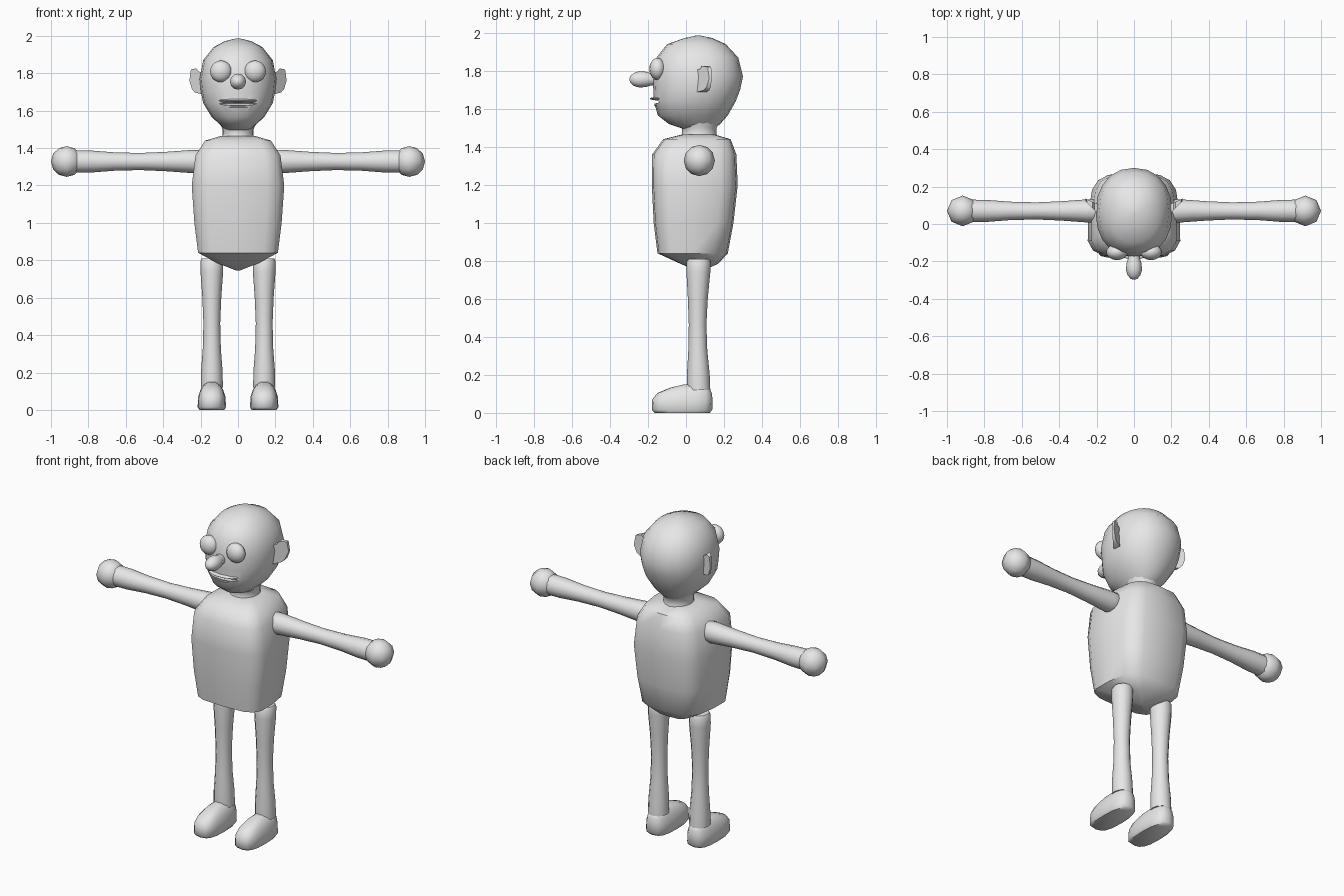
import bpy, bmesh, math
from mathutils import Vector

if "Cube" in bpy.data.objects:
    bpy.data.objects.remove(bpy.data.objects["Cube"])

grey = bpy.data.materials.new("plain_grey")
grey.diffuse_color = (0.8, 0.8, 0.8, 1)
grey.use_nodes = True
grey.node_tree.nodes["Principled BSDF"].inputs["Base Color"].default_value = grey.diffuse_color


def finish(bm, name, angle=50):
    bmesh.ops.recalc_face_normals(bm, faces=bm.faces)
    mesh = bpy.data.meshes.new(name)
    bm.to_mesh(mesh)
    bm.free()
    mesh.materials.append(grey)
    ob = bpy.data.objects.new(name, mesh)
    bpy.context.collection.objects.link(ob)
    bpy.ops.object.select_all(action='DESELECT')
    bpy.context.view_layer.objects.active = ob
    ob.select_set(True)
    bpy.ops.object.shade_smooth_by_angle(angle=math.radians(angle))
    return ob


def loft(name, rings, axis='z', sides=16, power=2.0, taper=0.0, angle=50):
    """Skin rings of (t, centre_u, centre_v, radius_u, radius_v) along an axis."""
    bm = bmesh.new()
    loops = []
    for t, cu, cv, ru, rv in rings:
        loop = []
        for i in range(sides):
            a = 2 * math.pi * i / sides
            c, s = math.cos(a), math.sin(a)
            v = math.copysign(abs(s) ** (2 / power), s)
            u = math.copysign(abs(c) ** (2 / power), c) * (1 - taper * v)
            p, q = cu + ru * u, cv + rv * v
            co = {'x': (t, p, q), 'y': (p, t, q), 'z': (p, q, t)}[axis]
            loop.append(bm.verts.new(co))
        loops.append(loop)
    for lo, hi in zip(loops, loops[1:]):
        for i in range(sides):
            j = (i + 1) % sides
            bm.faces.new((lo[i], lo[j], hi[j], hi[i]))
    bm.faces.new(loops[0])
    bm.faces.new(loops[-1])
    return finish(bm, name, angle)


def spans(profile, x=0):
    """Turn (z, y_front, y_back, half_width) into loft rings."""
    return [(z, x, (f + b) / 2, w, (b - f) / 2) for z, f, b, w in profile]


def ball(name, centre, radii, u=16, v=10):
    bm = bmesh.new()
    bmesh.ops.create_uvsphere(bm, u_segments=u, v_segments=v, radius=1)
    for vert in bm.verts:
        vert.co = Vector(centre) + Vector([a * r for a, r in zip(vert.co, radii)])
    return finish(bm, name)


# Torso
loft("torso", spans([
    (0.745, 0.06, 0.08, 0.01), (0.785, -0.03, 0.17, 0.11),
    (0.84, -0.15, 0.22, 0.212), (1.0, -0.17, 0.25, 0.232),
    (1.2, -0.18, 0.272, 0.246), (1.36, -0.178, 0.265, 0.226),
    (1.44, -0.12, 0.235, 0.175), (1.465, -0.02, 0.15, 0.09)]),
    power=3.8, taper=0.08)

# Neck
loft("neck", [(1.44, 0, 0.07, 0.09, 0.1), (1.47, 0, 0.07, 0.083, 0.09),
              (1.5, 0, 0.07, 0.083, 0.09), (1.54, 0, 0.07, 0.1, 0.12)])

# Head with a slot cut for the mouth
head = loft("head", spans([
    (1.49, 0.0, 0.14, 0.06), (1.52, -0.09, 0.18, 0.09),
    (1.565, -0.148, 0.22, 0.14), (1.64, -0.17, 0.262, 0.186),
    (1.70, -0.172, 0.285, 0.198), (1.77, -0.176, 0.3, 0.205),
    (1.87, -0.155, 0.275, 0.186), (1.94, -0.10, 0.21, 0.13),
    (1.972, -0.01, 0.14, 0.07), (1.985, 0.05, 0.08, 0.015)]),
    power=2.2, sides=20)
cutter = ball("mouth_cutter", (0, -0.16, 1.637), (0.105, 0.06, 0.009))
cutter.hide_render = True
cutter.hide_viewport = True
slot = head.modifiers.new("mouth_slot", 'BOOLEAN')
slot.operation = 'DIFFERENCE'
slot.object = cutter
ball("upper_lip", (0, -0.125, 1.654), (0.108, 0.065, 0.011))
ball("lower_lip", (0, -0.105, 1.618), (0.09, 0.063, 0.012))

# Nose
loft("nose", [(y, 0, 1.755, r, r) for y, r in (
    (-0.15, 0.03), (-0.185, 0.032), (-0.21, 0.04), (-0.245, 0.043),
    (-0.275, 0.034), (-0.293, 0.018), (-0.298, 0.004))], axis='y', sides=12)

EAR = [(0.18, 1.80), (0.212, 1.81), (0.222, 1.826), (0.252, 1.82),
       (0.26, 1.76), (0.246, 1.715), (0.23, 1.697), (0.18, 1.685)]
LIMB = [(0.0, 0.9), (0.02, 1.03), (0.1, 1.03), (0.3, 0.86), (0.5, 0.76),
        (0.7, 0.82), (0.88, 0.98), (1.0, 1.0)]

for side, s in (("left", 1), ("right", -1)):
    ball(side + "_eye", (s * 0.091, -0.15, 1.81), (0.058, 0.043, 0.058))

    # Ear: swept-back plate with a thicker root
    bm = bmesh.new()
    front = [bm.verts.new((s * x, 0.062 + (x - 0.2) * 1.0, z)) for x, z in EAR]
    back = [bm.verts.new((s * x, 0.085 + (0.26 - x) * 0.4 + (x - 0.2) * 0.85, z))
            for x, z in EAR]
    bm.faces.new(front)
    bm.faces.new(back)
    for i in range(len(EAR)):
        j = (i + 1) % len(EAR)
        bm.faces.new((front[i], front[j], back[j], back[i]))
    finish(bm, side + "_ear", 40)

    # Arm and hand
    loft(side + "_arm", [(s * (0.18 + 0.69 * t), 0.07, 1.328, 0.06 * k, 0.06 * k)
                         for t, k in LIMB], axis='x', sides=12)
    ball(side + "_hand", (s * 0.916, 0.07, 1.328), (0.084, 0.082, 0.082), 8, 6)

    # Leg and shoe
    loft(side + "_leg", [(0.81 - 0.69 * t, s * 0.14, 0.067 - 0.006 * math.sin(math.pi * t),
                          0.059 * k, 0.061 * k) for t, k in LIMB], sides=12)
    loft(side + "_shoe", spans([
        (0.0, -0.165, 0.125, 0.066), (0.015, -0.18, 0.138, 0.076),
        (0.07, -0.178, 0.14, 0.073), (0.105, -0.15, 0.135, 0.062),
        (0.132, -0.085, 0.122, 0.046), (0.15, -0.01, 0.08, 0.02)], s * 0.14),
        power=2.8)
